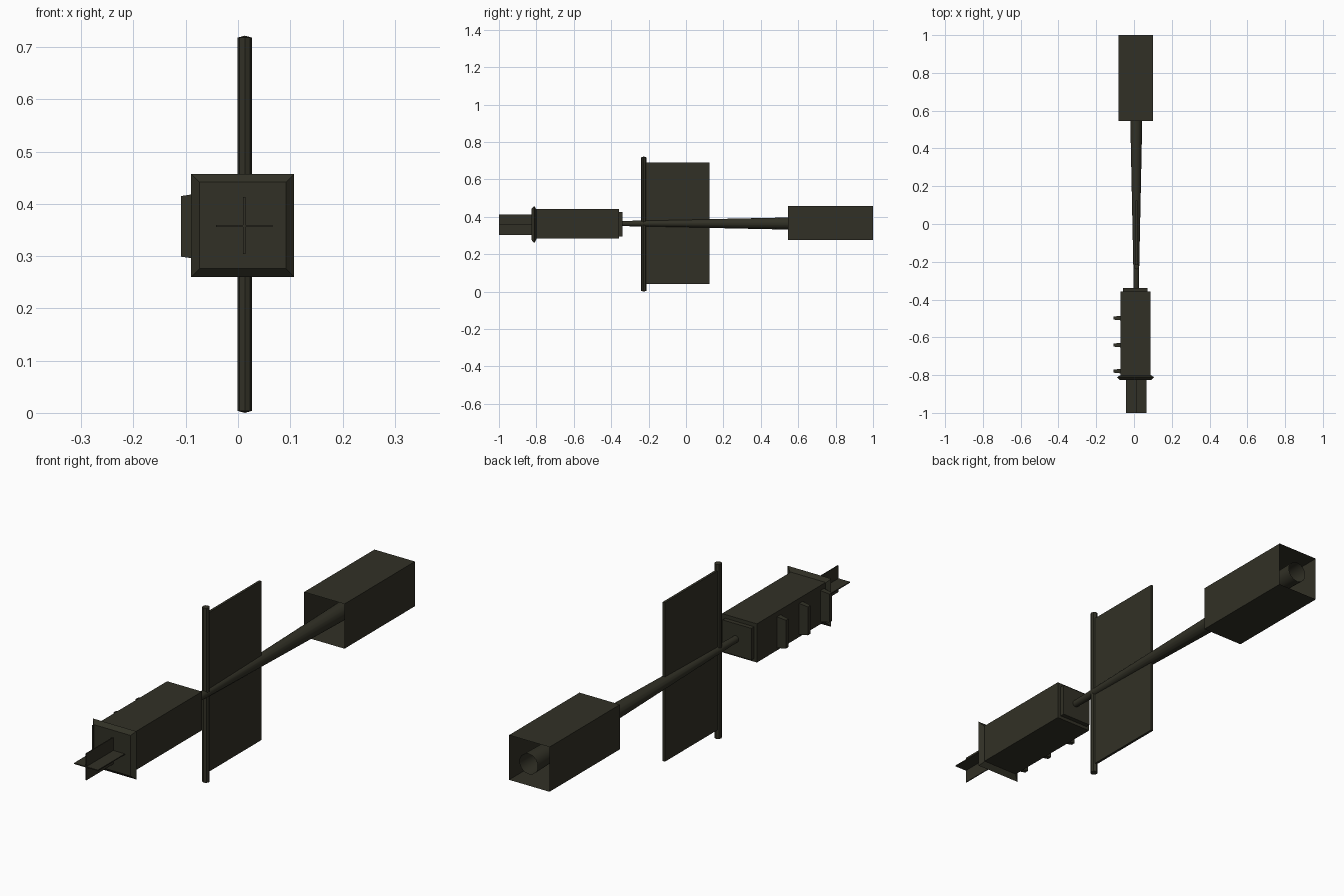
import bpy, bmesh, math
from mathutils import Matrix, Vector

if "Cube" in bpy.data.objects:
    bpy.data.objects.remove(bpy.data.objects["Cube"])

olive = bpy.data.materials.new("dark olive")
olive.diffuse_color = (0.031, 0.030, 0.019, 1)
olive.use_nodes = True
olive.node_tree.nodes["Principled BSDF"].inputs["Base Color"].default_value = olive.diffuse_color

AX, AZ = 0.012, 0.364   # long axis of the model


def finish(name, bm, smooth=False):
    me = bpy.data.meshes.new(name)
    bm.to_mesh(me)
    bm.free()
    me.materials.append(olive)
    ob = bpy.data.objects.new(name, me)
    bpy.context.collection.objects.link(ob)
    if smooth:
        bpy.ops.object.select_all(action='DESELECT')
        ob.select_set(True)
        bpy.context.view_layer.objects.active = ob
        bpy.ops.object.shade_smooth_by_angle(angle=math.radians(40))
    return ob


def box(name, x0, x1, y0, y1, z0, z1):
    bm = bmesh.new()
    bmesh.ops.create_cube(bm, size=1)
    for v in bm.verts:
        v.co = ((x0, x1)[v.co.x > 0], (y0, y1)[v.co.y > 0], (z0, z1)[v.co.z > 0])
    return finish(name, bm)


def loft(name, rings, cx, cz, sides, radial=False, caps=True):
    """Stack of rings along y; each ring is (y, half size)."""
    bm = bmesh.new()
    loops = []
    k = 1 if radial else math.sqrt(2)
    for y, r in rings:
        loops.append([bm.verts.new((cx + k * r * math.cos(2 * math.pi * (i + .5) / sides), y,
                                    cz + k * r * math.sin(2 * math.pi * (i + .5) / sides)))
                      for i in range(sides)])
    for a, b in zip(loops, loops[1:]):
        for i in range(sides):
            j = (i + 1) % sides
            bm.faces.new((a[i], b[i], b[j], a[j]))
    if caps:
        bm.faces.new(loops[0])
        bm.faces.new(loops[-1][::-1])
    bmesh.ops.recalc_face_normals(bm, faces=bm.faces)
    return finish(name, bm, radial)


# tapered boom, open at the rear like a pipe
loft("boom", [(-0.35, 0.0135), (1.0, 0.042)], AX, AZ, 14, radial=True, caps=False)

# rear sleeve: square tube open at both ends
loft("rear_sleeve", [(0.545, 0.0915), (1.0, 0.0915)], 0.009, 0.367, 4, caps=False)

# front housing with stepped rear cover and flared front flange
loft("front_housing", [(-0.82, 0.079), (-0.357, 0.079)], 0.008, 0.362, 4)
loft("rear_cover", [(-0.36, 0.065), (-0.339, 0.065)], 0.007, 0.361, 4)
loft("front_flange", [(-0.826, 0.083), (-0.811, 0.0985), (-0.80, 0.08)], 0.009, 0.359, 4)

# crossed blades at the nose
box("nose_blade_flat", -0.042, 0.066, -1.0, -0.82, 0.356, 0.360)
box("nose_blade_upright", 0.010, 0.014, -1.0, -0.82, 0.304, 0.413)

# three side lugs on the left of the housing
for n, y in enumerate((-0.498, -0.641, -0.779)):
    bm = bmesh.new()
    bmesh.ops.create_cube(bm, size=1)
    for v in bm.verts:
        tip = v.co.x < 0
        v.co = (-0.109 if tip else -0.069,
                y + math.copysign(0.008 if tip else 0.012, v.co.y),
                0.357 + math.copysign(0.058 if tip else 0.064, v.co.z))
    finish("side_lug_%d" % (n + 1), bm)

# upright post with slightly peaked ends
bm = bmesh.new()
bmesh.ops.create_cone(bm, cap_ends=True, cap_tris=True, segments=8, radius1=0.0142, radius2=0.0142,
                      depth=0.714, matrix=Matrix.Translation((0.013, -0.226, 0.361)))
for v in bm.verts:
    if (v.co.xy - Vector((0.013, -0.226))).length < 0.001:
        v.co.z = 0.722 if v.co.z > 0.3 else 0.0
finish("post", bm, True)

# flat vane behind the post
box("vane", 0.008, 0.018, -0.222, 0.125, 0.04, 0.691)
